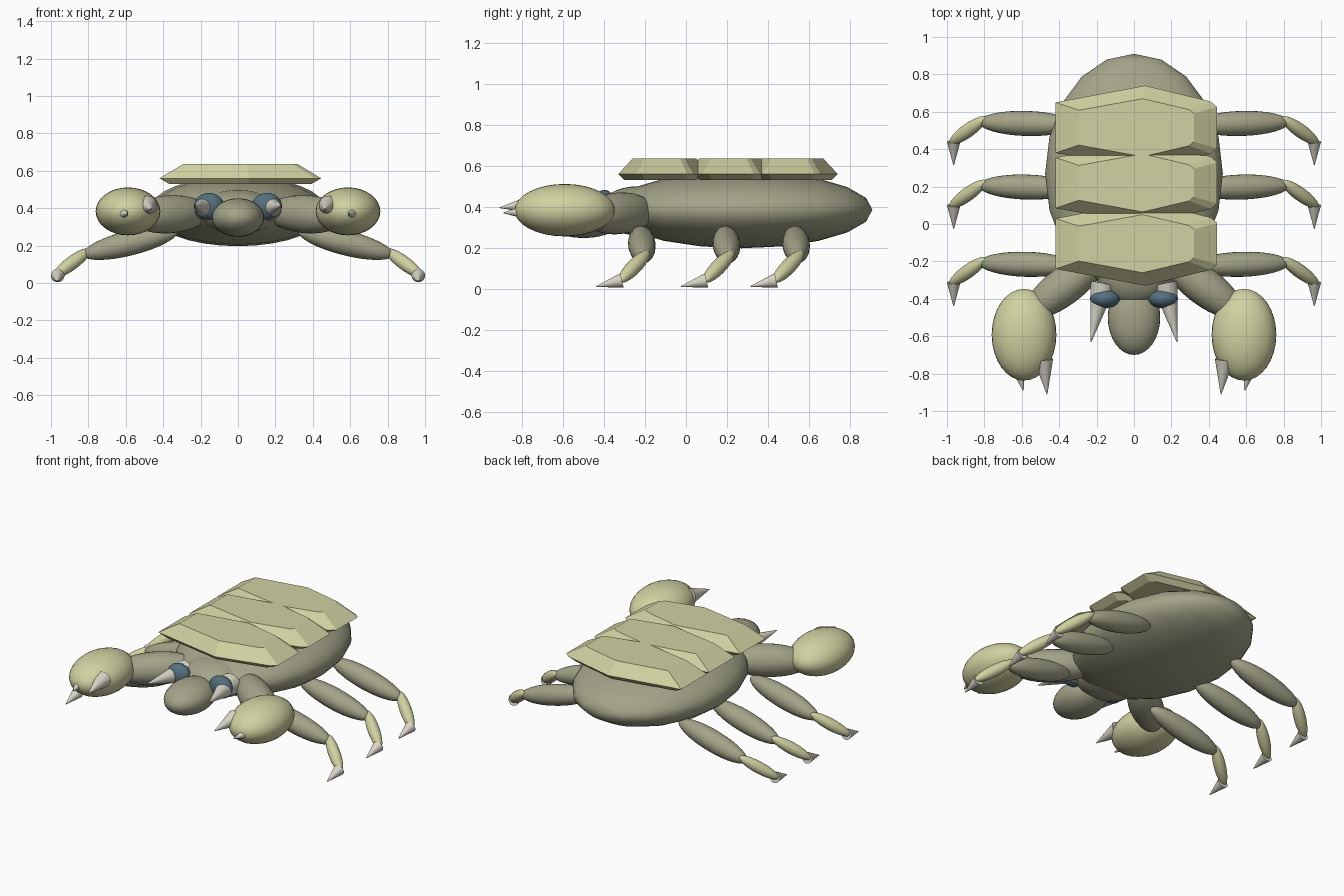
import bpy, bmesh
from mathutils import Matrix, Vector

cube = bpy.data.objects.get("Cube")
if cube:
    bpy.data.objects.remove(cube, do_unlink=True)


def material(name, rgb):
    m = bpy.data.materials.new(name)
    m.use_nodes = True
    m.diffuse_color = (*rgb, 1)
    m.node_tree.nodes["Principled BSDF"].inputs["Base Color"].default_value = (*rgb, 1)
    return m


hide = material("olive grey", (0.37, 0.37, 0.25))
shell = material("pale olive", (0.64, 0.64, 0.36))
ivory = material("ivory", (0.70, 0.68, 0.58))
teal = material("dark teal", (0.09, 0.16, 0.21))


def finish(name, bm, mat, smooth=True):
    bmesh.ops.recalc_face_normals(bm, faces=bm.faces)
    mesh = bpy.data.meshes.new(name)
    bm.to_mesh(mesh)
    bm.free()
    mesh.materials.append(mat)
    ob = bpy.data.objects.new(name, mesh)
    bpy.context.collection.objects.link(ob)
    if smooth:
        bpy.ops.object.select_all(action="DESELECT")
        ob.select_set(True)
        bpy.context.view_layer.objects.active = ob
        bpy.ops.object.shade_smooth_by_angle(angle=0.7)
    return ob


def turn_to(direction):
    return Vector(direction).to_track_quat("Z", "Y").to_matrix().to_4x4()


def ellipsoid(name, centre, radii, mat, rings=16):
    # Poles lie along y
    bm = bmesh.new()
    bmesh.ops.create_uvsphere(bm, u_segments=32, v_segments=rings, radius=1)
    m = Matrix.Translation(centre) @ Matrix.Diagonal((*radii, 1)) @ Matrix.Rotation(1.5708, 4, "X")
    bmesh.ops.transform(bm, matrix=m, verts=bm.verts)
    return finish(name, bm, mat)


def limb(name, start, end, radius, mat):
    a, b = Vector(start), Vector(end)
    bm = bmesh.new()
    bmesh.ops.create_uvsphere(bm, u_segments=24, v_segments=16, radius=1)
    size = Matrix.Diagonal((radius, radius, (b - a).length / 2, 1))
    m = Matrix.Translation((a + b) / 2) @ turn_to(b - a) @ size
    bmesh.ops.transform(bm, matrix=m, verts=bm.verts)
    return finish(name, bm, mat)


def spike(name, base, tip, radius, mat):
    a, b = Vector(base), Vector(tip)
    bm = bmesh.new()
    bmesh.ops.create_cone(bm, cap_ends=True, segments=24, radius1=radius,
                          radius2=0.002, depth=(b - a).length)
    m = Matrix.Translation((a + b) / 2) @ turn_to(b - a)
    bmesh.ops.transform(bm, matrix=m, verts=bm.verts)
    return finish(name, bm, mat)


def back_plate(name, y):
    # Six-sided slab, wide at the rim, narrower above and below
    half = [(-0.42, 0.135), (0.06, 0.225), (0.41, 0.14), (0.445, 0.11)]
    outline = half + [(x, -d) for x, d in reversed(half)]
    bm = bmesh.new()
    levels = []
    for z, sx, sy in ((0.53, 0.88, 0.87), (0.56, 1, 1), (0.635, 0.71, 0.69)):
        levels.append([bm.verts.new((0.0125 + (px - 0.0125) * sx, y + py * sy, z))
                       for px, py in outline])
    n = len(outline)
    for low, high in zip(levels, levels[1:]):
        for i in range(n):
            j = (i + 1) % n
            bm.faces.new((low[i], low[j], high[j], high[i]))
    bm.faces.new(levels[0])
    bm.faces.new(levels[-1])
    finish(name, bm, shell, smooth=False)


# Trunk and head
ellipsoid("body", (0, 0.27, 0.385), (0.475, 0.64, 0.188), hide, rings=10)
ellipsoid("head", (0, -0.23, 0.38), (0.215, 0.2, 0.12), hide)
ellipsoid("snout", (0, -0.5, 0.35), (0.14, 0.2, 0.103), hide)

# Back armour
for part, y in (("front", -0.105), ("middle", 0.22), ("rear", 0.515)):
    back_plate(part + "_back_plate", y)

for side, s in (("left", 1), ("right", -1)):
    # Eyes and fangs
    ellipsoid(side + "_eye", (s * 0.155, -0.398, 0.41), (0.08, 0.052, 0.072), teal)
    spike(side + "_fang", (s * 0.165, -0.32, 0.40), (s * 0.23, -0.63, 0.415), 0.07, ivory)

    # Arms with swollen claws
    limb(side + "_arm", (s * 0.16, -0.17, 0.38), (s * 0.58, -0.49, 0.355), 0.102, hide)
    ellipsoid(side + "_claw", (s * 0.588, -0.592, 0.383), (0.173, 0.245, 0.128), shell)
    spike(side + "_large_claw_spike", (s * 0.484, -0.725, 0.415), (s * 0.465, -0.91, 0.395), 0.052, ivory)
    spike(side + "_small_claw_spike", (s * 0.625, -0.75, 0.375), (s * 0.592, -0.89, 0.37), 0.045, ivory)

    # Walking legs
    for part, y in (("front", -0.213), ("middle", 0.2), ("rear", 0.54)):
        name = side + "_" + part
        limb(name + "_upper_leg", (s * 0.32, y - 0.01, 0.28), (s * 0.83, y + 0.005, 0.15), 0.067, hide)
        limb(name + "_lower_leg", (s * 0.79, y + 0.03, 0.18), (s * 0.985, y - 0.11, 0.035), 0.037, shell)
        spike(name + "_foot", (s * 0.964, y - 0.1, 0.04), (s * 0.964, y - 0.225, 0.01), 0.036, ivory)
